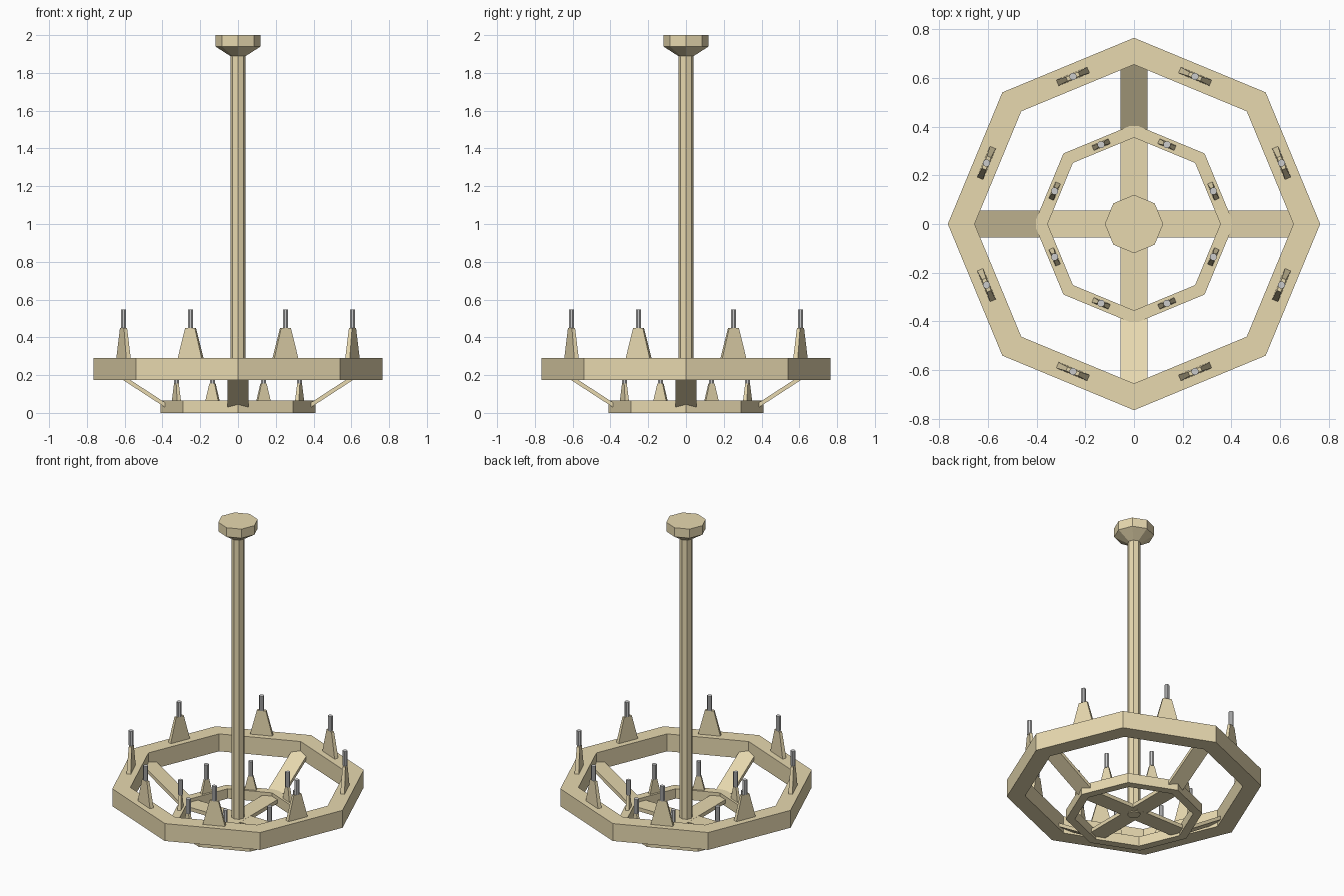
import bpy
from math import cos, sin, pi

if "Cube" in bpy.data.objects:
    bpy.data.objects.remove(bpy.data.objects["Cube"])

def material(name, color):
    m = bpy.data.materials.new(name)
    m.diffuse_color = color
    m.use_nodes = True
    m.node_tree.nodes["Principled BSDF"].inputs["Base Color"].default_value = m.diffuse_color
    return m

BRASS = material("brass", (0.80, 0.69, 0.43, 1))
GREY = material("candle_grey", (0.62, 0.62, 0.64, 1))

def make(name, verts, faces, mat=BRASS, loc=(0, 0, 0), rot=0):
    me = bpy.data.meshes.new(name)
    me.from_pydata(verts, [], faces)
    me.materials.append(mat)
    ob = bpy.data.objects.new(name, me)
    ob.location = loc
    ob.rotation_euler[2] = rot
    bpy.context.collection.objects.link(ob)
    return ob

def lathe(name, profile, closed=False, n=8, **kw):
    # Sweep (radius, z) points around z; closed profiles make rings, others get caps
    k = len(profile)
    verts = [(r * cos(2 * pi * i / n), r * sin(2 * pi * i / n), z)
             for i in range(n) for r, z in profile]
    faces = []
    for i in range(n):
        a, b = i * k, (i + 1) % n * k
        for j in range(k if closed else k - 1):
            j2 = (j + 1) % k
            faces.append((a + j, b + j, b + j2, a + j2))
    if not closed:
        faces.append([i * k for i in reversed(range(n))])
        faces.append([i * k + k - 1 for i in range(n)])
    return make(name, verts, faces, **kw)

BOX = [(3, 2, 1, 0), (4, 5, 6, 7), (0, 1, 5, 4), (1, 2, 6, 5), (2, 3, 7, 6), (3, 0, 4, 7)]

def frustum(name, w0, d0, w1, d1, h, **kw):
    verts = [(sx * w / 2, sy * d / 2, z) for w, d, z in ((w0, d0, 0), (w1, d1, h))
             for sx, sy in ((-1, -1), (1, -1), (1, 1), (-1, 1))]
    return make(name, verts, BOX, **kw)

# Octagonal rings
def ring(name, r_in, r_out, z0, z1):
    lathe(name, [(r_in, z0), (r_out, z0), (r_out, z1), (r_in, z1)], closed=True)

ring("outer_ring", 0.655, 0.765, 0.175, 0.29)
ring("inner_ring", 0.355, 0.41, 0.0, 0.065)

# Hanging pole and ceiling canopy
lathe("pole", [(0.04, 0.012), (0.04, 1.91)])
lathe("ceiling_canopy", [(0.042, 1.89), (0.12, 1.94), (0.12, 2.0)])

# Cross bars inside the inner ring
for i in range(2):
    frustum(f"cross_bar_{i}", 0.76, 0.11, 0.76, 0.11, 0.025,
            loc=(0, 0, 0.018 + 0.0005 * i), rot=i * pi / 2)

# Sloped arms joining the two rings
def arm_z(r):
    return 0.045 + 0.65 * (r - 0.41)

for i in range(4):
    verts = [(r, y, arm_z(r) + t) for t in (0, 0.025)
             for r, y in ((0.37, -0.055), (0.665, -0.055), (0.665, 0.055), (0.37, 0.055))]
    make(f"sloped_arm_{i}", verts, BOX, rot=i * pi / 2)

# Candle holders and candles at the middle of every ring side
def candles(label, r, z, w0, d0, w1, d1, h):
    for i in range(8):
        a = (i + 0.5) * pi / 4
        x, y = r * cos(a), r * sin(a)
        frustum(f"{label}_holder_{i}", w0, d0, w1, d1, h, loc=(x, y, z), rot=a + pi / 2)
        lathe(f"{label}_candle_{i}", [(0.015, 0), (0.015, 0.097)],
              mat=GREY, loc=(x, y, z + h), rot=a)

candles("outer", 0.656, 0.29, 0.137, 0.026, 0.055, 0.018, 0.16)
candles("inner", 0.353, 0.065, 0.073, 0.022, 0.03, 0.015, 0.09)
